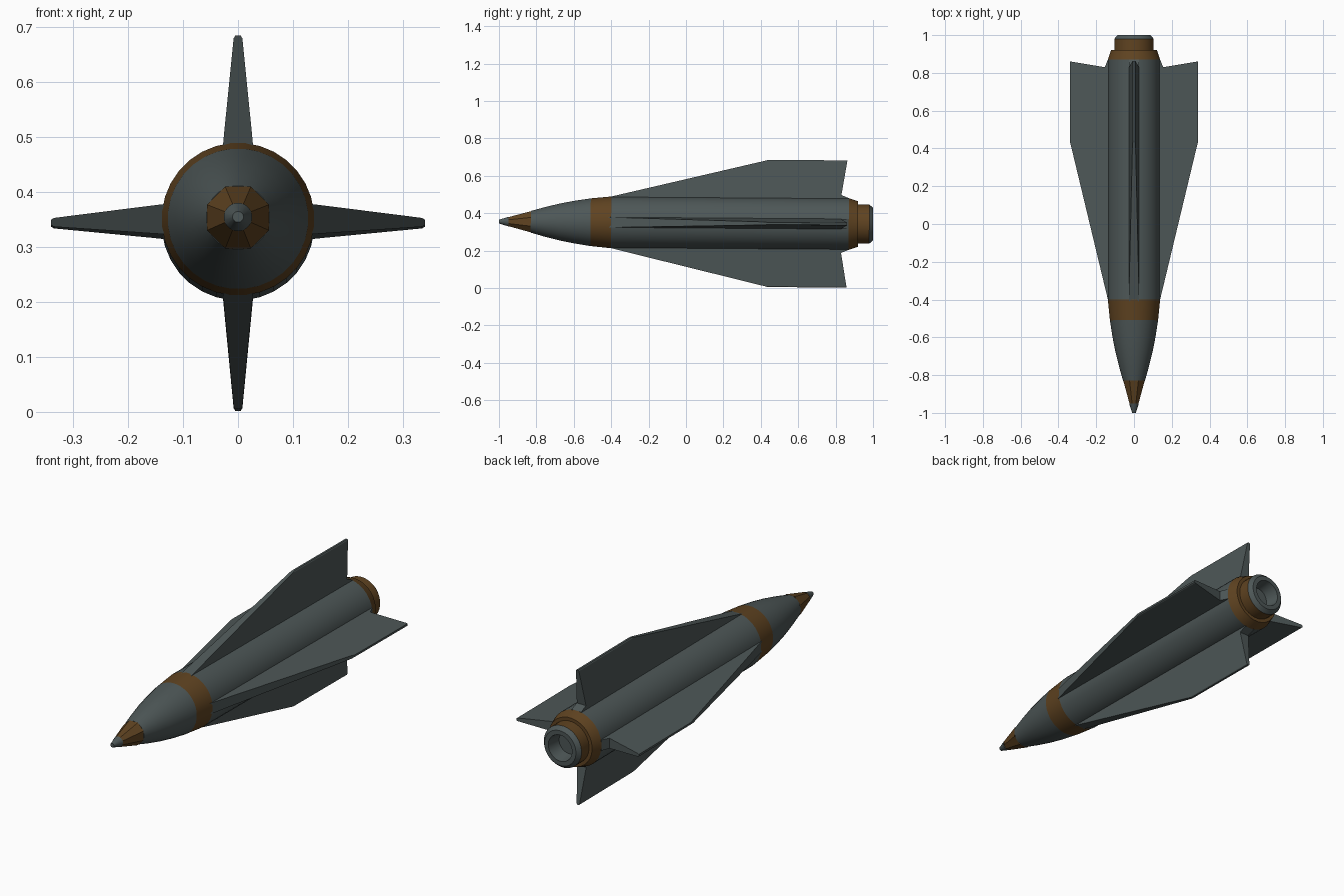
import bpy, bmesh, math
from mathutils import Matrix

cube = bpy.data.objects.get("Cube")
if cube:
    bpy.data.objects.remove(cube, do_unlink=True)

AXIS_Z, TILT = 0.348, -0.007  # body axis height and slight nose-up tilt


def material(name, colour):
    m = bpy.data.materials.new(name)
    m.use_nodes = True
    m.diffuse_color = (*colour, 1)
    m.node_tree.nodes["Principled BSDF"].inputs["Base Color"].default_value = (*colour, 1)
    return m


grey = material("slate grey", (0.075, 0.095, 0.095))
brown = material("band brown", (0.115, 0.056, 0.015))


def finish(name, bm, mat, smooth=False):
    bmesh.ops.recalc_face_normals(bm, faces=bm.faces)
    mesh = bpy.data.meshes.new(name)
    bm.to_mesh(mesh)
    bm.free()
    mesh.materials.append(mat)
    ob = bpy.data.objects.new(name, mesh)
    bpy.context.collection.objects.link(ob)
    ob.location.z = AXIS_Z
    ob.rotation_euler.x = TILT
    if smooth:
        bpy.ops.object.select_all(action='DESELECT')
        ob.select_set(True)
        bpy.context.view_layer.objects.active = ob
        bpy.ops.object.shade_smooth_by_angle(angle=math.radians(30))
    return ob


def lathe(name, profile, mat, sides=32, cap_start=False, cap_end=False):
    """Turn a (y, radius) profile around the long axis."""
    bm = bmesh.new()
    rings = []
    for y, r in profile:
        angles = [2 * math.pi * (i + 0.5) / sides for i in range(sides)]
        rings.append([bm.verts.new((r * math.cos(a), y, r * math.sin(a))) for a in angles])
    for a, b in zip(rings, rings[1:]):
        for i in range(sides):
            j = (i + 1) % sides
            bm.faces.new((a[i], a[j], b[j], b[i]))
    if cap_start:
        bm.faces.new(rings[0])
    if cap_end:
        bm.faces.new(rings[-1])
    return finish(name, bm, mat, smooth=True)


# Nose, from the tip back
lathe("nose_tip", [(-1, 0.01), (-0.95, 0.026)], grey, 16, cap_start=True)
lathe("nose_band", [(-0.95, 0.026), (-0.83, 0.061)], brown, 8)
lathe("nose_cone", [(-0.83, 0.058), (-0.76, 0.078), (-0.68, 0.098),
                    (-0.6, 0.114), (-0.51, 0.128)], grey, cap_start=True)

# Body and tail
lathe("front_band", [(-0.51, 0.128), (-0.4, 0.139)], brown)
lathe("body_tube", [(-0.4, 0.139), (0.87, 0.139)], grey)
lathe("tail_band", [(0.87, 0.139), (0.92, 0.122), (0.92, 0.105), (0.98, 0.105)], brown)
lathe("nozzle", [(0.98, 0.105), (1, 0.088), (1, 0.066), (0.93, 0.055)], grey, cap_end=True)

# Fins: wedge sections (radius, half thickness, front y, back y) from root to tip
SECTIONS = [(0.11, 0.030, -0.5, 0.87), (0.138, 0.027, -0.4, 0.87),
            (0.155, 0.0255, -0.33, 0.83), (0.335, 0.008, 0.42, 0.86),
            (0.34, 0.005, 0.44, 0.861)]


def fin(name, angle):
    bm = bmesh.new()
    loops = []
    for r, h, y0, y1 in SECTIONS:
        corners = ((-h, y0), (h, y0), (h, y1), (-h, y1))
        loops.append([bm.verts.new((x, y, r)) for x, y in corners])
    for a, b in zip(loops, loops[1:]):
        for i in range(4):
            j = (i + 1) % 4
            bm.faces.new((a[i], a[j], b[j], b[i]))
    bm.faces.new(loops[0])
    bm.faces.new(loops[-1])
    bm.transform(Matrix.Rotation(angle, 4, 'Y'))
    return finish(name, bm, grey)


for i, side in enumerate(("top", "left", "bottom", "right")):
    fin(side + "_fin", i * math.pi / 2)
